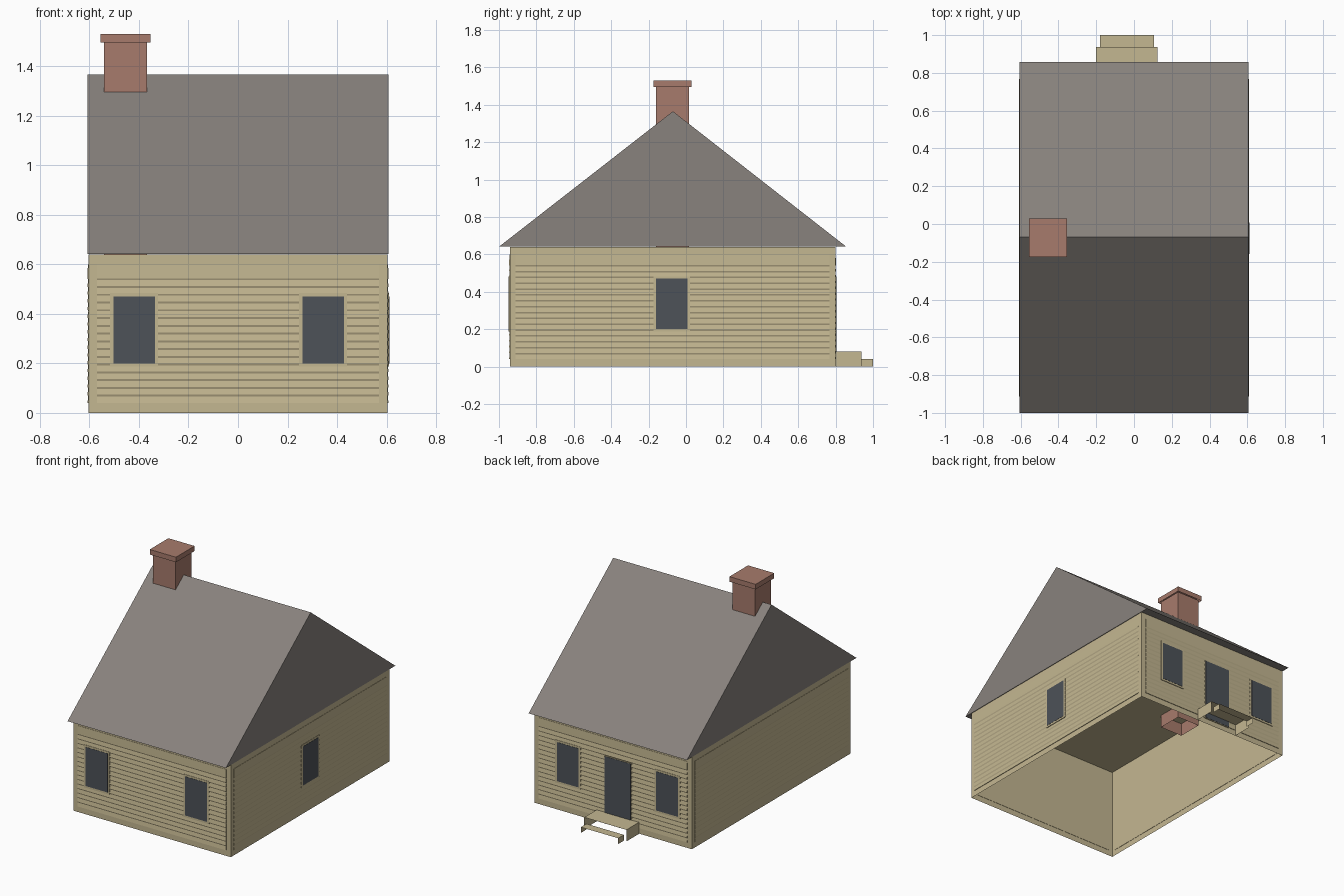
import bpy, bmesh
from math import radians
from mathutils import Matrix

cube = bpy.data.objects.get("Cube")
if cube:
    bpy.data.objects.remove(cube)


def material(name, srgb):
    col = [(c / 255 / 12.92 if c < 11 else ((c / 255 + 0.055) / 1.055) ** 2.4) for c in srgb] + [1]
    m = bpy.data.materials.new(name)
    m.use_nodes = True
    m.diffuse_color = col
    m.node_tree.nodes["Principled BSDF"].inputs["Base Color"].default_value = col
    return m


TAN = material("tan siding", (196, 183, 145))
GREY = material("grey shingle", (136, 130, 125))
BRICK = material("red brick", (167, 123, 108))
DARK = material("dark glass", (77, 82, 88))


def make(name, bm, mat, matrix=Matrix()):
    me = bpy.data.meshes.new(name)
    bm.transform(matrix)
    bm.to_mesh(me)
    bm.free()
    me.materials.append(mat)
    ob = bpy.data.objects.new(name, me)
    bpy.context.collection.objects.link(ob)
    return ob


def box(name, mat, x, y, z, matrix=Matrix(), remove=()):
    """Box from ranges; faces whose normal matches an entry of remove are left out."""
    bm = bmesh.new()
    bmesh.ops.create_cube(bm, size=1)
    bm.normal_update()
    gone = [f for f in bm.faces if any(f.normal.dot(r) > 0.9 for r in map(lambda r: Matrix.Identity(3).col[r[0]] * r[1], remove))]
    bmesh.ops.delete(bm, geom=gone, context='FACES')
    for v in bm.verts:
        for i, (lo, hi) in enumerate((x, y, z)):
            v.co[i] = lo if v.co[i] < 0 else hi
    return make(name, bm, mat, matrix)


def extrude_profile(name, mat, pts, x0, x1, matrix=Matrix()):
    """Closed (y, z) profile swept along x."""
    bm = bmesh.new()
    f = bm.faces.new([bm.verts.new((x0, y, z)) for y, z in pts])
    geo = bmesh.ops.extrude_face_region(bm, geom=[f])["geom"]
    bmesh.ops.translate(bm, vec=(x1 - x0, 0, 0), verts=[g for g in geo if isinstance(g, bmesh.types.BMVert)])
    bmesh.ops.recalc_face_normals(bm, faces=bm.faces)
    return make(name, bm, mat, matrix)


BOTTOM = (2, -1)
W, FRONT, BACK, EAVE = 0.604, -0.942, 0.798, 0.64
MID = (FRONT + BACK) / 2

# Hollow house body, open underneath, with a gabled roof block
box("walls", TAN, (-W, W), (FRONT, BACK), (0, EAVE), remove=[BOTTOM])
extrude_profile("roof", GREY, [(-1, EAVE + 0.001), (0.857, EAVE + 0.001), (-0.07, 1.365)], -0.607, 0.607)

# Chimney and cap, open underneath
box("chimney", BRICK, (-0.54, -0.367), (-0.16, 0.015), (0.55, 1.5), remove=[BOTTOM])
box("chimney_cap", BRICK, (-0.555, -0.354), (-0.174, 0.03), (1.495, 1.53), remove=[BOTTOM])


def wall_frame(x, y, angle):
    """Local frame of a wall: x runs along it, -y points outward."""
    return Matrix.Translation((x, y, 0)) @ Matrix.Rotation(radians(angle), 4, 'Z')


FRAMES = {
    "front": (wall_frame(0, FRONT, 0), 0.57),
    "back": (wall_frame(0, BACK, 180), 0.57),
    "left": (wall_frame(W, MID, 90), 0.84),
    "right": (wall_frame(-W, MID, -90), 0.84),
}

# Clapboard siding: sawtooth profile with a small sloped lip per course
COURSES, STEP = 16, 0.0313
for side, (frame, half) in FRAMES.items():
    prof = [(0.002, 0.04), (-0.004, 0.04)]
    for i in range(COURSES):
        z = 0.07 + i * STEP
        prof += [(-0.0005, z - 0.004), (-0.004, z + 0.004)]
    prof += [(-0.002, 0.6), (0.002, 0.6)]
    extrude_profile(side + "_siding", TAN, prof, -half, half, frame)


def opening(name, side, x0, x1, z0, z1, trim=0.013):
    """Trim board with a dark pane on its face."""
    frame = FRAMES[side][0]
    box(name + "_trim", TAN, (x0 - trim, x1 + trim), (-0.006, 0), (z0 - trim, z1 + trim), frame)
    box(name + "_pane", DARK, (x0, x1), (-0.0075, -0.005), (z0, z1), frame)


# Windows on front, back and left, door on the back
for name, x0, x1 in (("right", -0.503, -0.335), ("left", 0.26, 0.427)):
    opening("front_window_" + name, "front", x0, x1, 0.2, 0.47)
    opening("back_window_" + name, "back", -x1, -x0, 0.2, 0.47)
opening("side_window", "left", -0.16 - MID, 0.008 - MID, 0.2, 0.47)
opening("back_door", "back", -0.06, 0.14, 0.04, 0.47, 0.004)

# Two back steps: tread and cheeks only, no risers
OPEN = [BOTTOM, (1, 1), (1, -1)]
box("upper_step", TAN, (-0.2, 0.124), (0.8, 0.938), (0, 0.08), remove=OPEN)
box("lower_step", TAN, (-0.18, 0.107), (0.938, 1.0), (0, 0.04), remove=OPEN)
